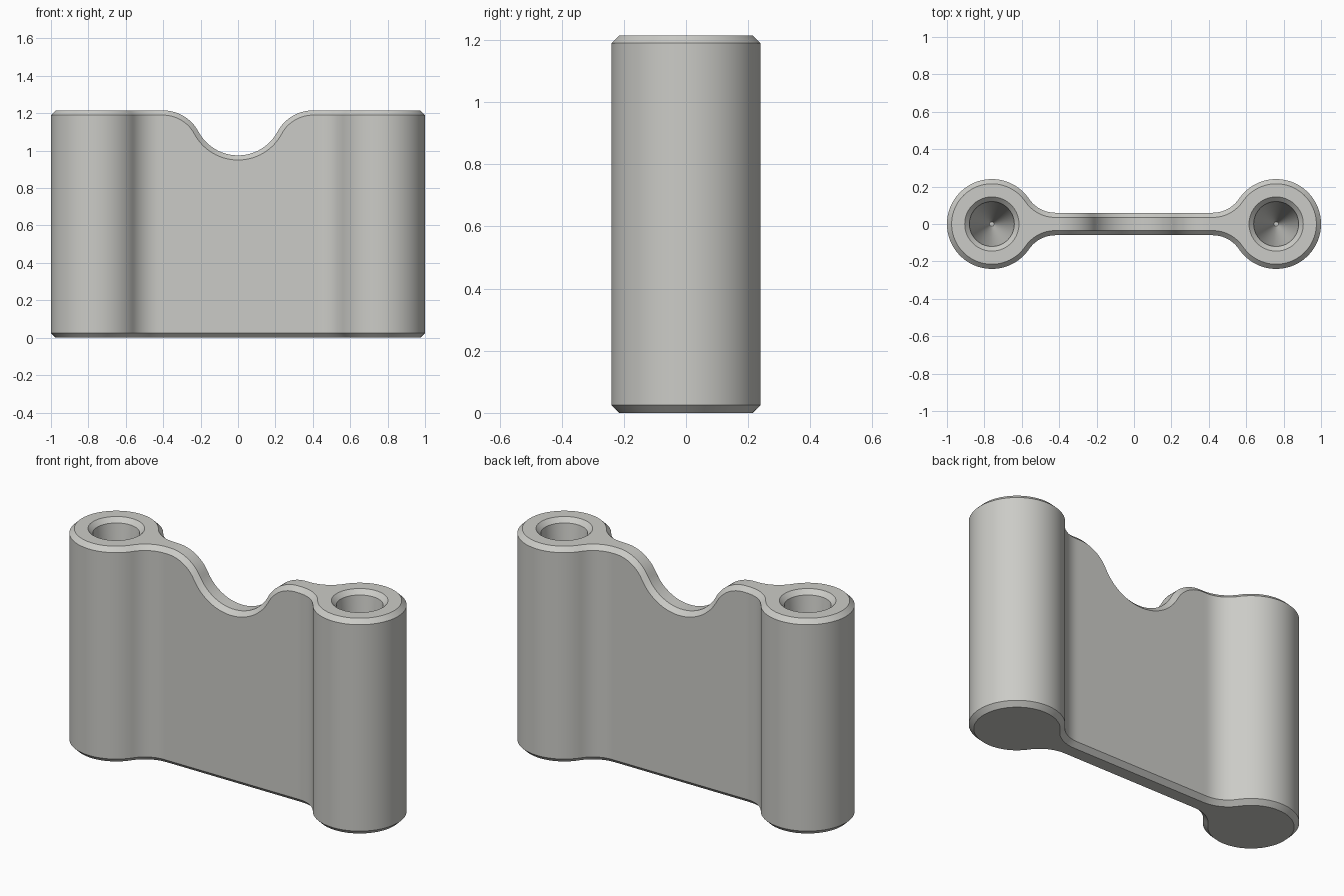
import bpy, bmesh, math

if "Cube" in bpy.data.objects:
    bpy.data.objects.remove(bpy.data.objects["Cube"])

TOP, CHAMFER = 1.215, 0.025
BOSS_X, BOSS_R = 0.76, 0.24          # round posts at both ends
WEB = 0.06                           # half thickness of the plate
FIL_X, FIL_R = 0.42, 0.171           # fillet between plate and post
DIP_R, CREST_X = 0.24, 0.40          # saddle in the top edge
SPAN = (CREST_X ** 2 + DIP_R ** 2) / (2 * DIP_R)
CREST_R = SPAN - DIP_R

metal = bpy.data.materials.new("light_grey")
metal.diffuse_color = (0.6, 0.6, 0.57, 1)
metal.use_nodes = True
metal.node_tree.nodes["Principled BSDF"].inputs["Base Color"].default_value = metal.diffuse_color


def top_height(x, off=0.0):
    """Saddle-shaped top edge, moved inward by off."""
    x = abs(x)
    if x >= CREST_X:
        return TOP - off
    if x < (DIP_R + off) * CREST_X / SPAN:
        return TOP - 0.24 + DIP_R - math.sqrt((DIP_R + off) ** 2 - x * x)
    return TOP - CREST_R + math.sqrt((CREST_R - off) ** 2 - (CREST_X - x) ** 2)


def quarter_outline():
    """Plan points (x, y, normal x, normal y) from the middle to the right end."""
    pts = [(CREST_X * i / 48, WEB, 0, 1) for i in range(49)]
    cy = WEB + FIL_R
    a = math.atan2(cy, FIL_X - BOSS_X)
    for i in range(13):
        t = -math.pi / 2 + (a - math.pi / 2) * i / 12
        c, s = math.cos(t), math.sin(t)
        pts.append((FIL_X + FIL_R * c, cy + FIL_R * s, -c, -s))
    for i in range(1, 49):
        t = a * (1 - i / 48)
        c, s = math.cos(t), math.sin(t)
        pts.append((BOSS_X + BOSS_R * c, BOSS_R * s, c, s))
    return pts


# Body: four outline rings, closed with strips across the thickness
right = quarter_outline()
half = [(-x, y, -nx, ny) for x, y, nx, ny in reversed(right[1:])] + right
bm = bmesh.new()


def ring(inset, height):
    rows = []
    for sy in (1, -1):
        rows.append([bm.verts.new((x - nx * inset, sy * (y - ny * inset), height(x)))
                     for x, y, nx, ny in half])
    return rows


rings = [ring(CHAMFER, lambda x: 0.0),
         ring(0, lambda x: CHAMFER),
         ring(0, lambda x: top_height(x, CHAMFER)),
         ring(CHAMFER, top_height)]
for i in range(len(half) - 1):
    for lower, upper in zip(rings, rings[1:]):
        for s in (0, 1):
            bm.faces.new((lower[s][i], lower[s][i + 1], upper[s][i + 1], upper[s][i]))
    for cap in (rings[0], rings[-1]):
        bm.faces.new((cap[0][i], cap[0][i + 1], cap[1][i + 1], cap[1][i]))
bmesh.ops.remove_doubles(bm, verts=bm.verts, dist=1e-5)
bmesh.ops.recalc_face_normals(bm, faces=bm.faces)
mesh = bpy.data.meshes.new("link_body")
bm.to_mesh(mesh)
bm.free()
body = bpy.data.objects.new("link_body", mesh)
bpy.context.collection.objects.link(body)
mesh.materials.append(metal)


def hole_cutter(name, x):
    """Countersunk, deep tapering socket."""
    profile = [(0.17, TOP + 0.025), (0.12, TOP - 0.025), (0.012, 0.3)]
    n = 64
    bm = bmesh.new()
    loops = [[bm.verts.new((x + r * math.cos(2 * math.pi * k / n),
                            r * math.sin(2 * math.pi * k / n), z))
              for k in range(n)] for r, z in profile]
    for a, b in zip(loops, loops[1:]):
        for k in range(n):
            bm.faces.new((a[k], a[(k + 1) % n], b[(k + 1) % n], b[k]))
    bm.faces.new(loops[0])
    bm.faces.new(loops[-1])
    bmesh.ops.recalc_face_normals(bm, faces=bm.faces)
    me = bpy.data.meshes.new(name)
    bm.to_mesh(me)
    bm.free()
    me.materials.append(metal)
    ob = bpy.data.objects.new(name, me)
    bpy.context.collection.objects.link(ob)
    ob.hide_render = True
    return ob


# Cut the two sockets
bpy.context.view_layer.objects.active = body
body.select_set(True)
for name, x in (("left_socket_cutter", -BOSS_X), ("right_socket_cutter", BOSS_X)):
    cutter = hole_cutter(name, x)
    mod = body.modifiers.new("socket", 'BOOLEAN')
    mod.operation = 'DIFFERENCE'
    mod.solver = 'EXACT'
    mod.object = cutter
    bpy.ops.object.modifier_apply(modifier=mod.name)
    bpy.data.objects.remove(cutter)

bpy.ops.object.shade_smooth_by_angle(angle=math.radians(25))
